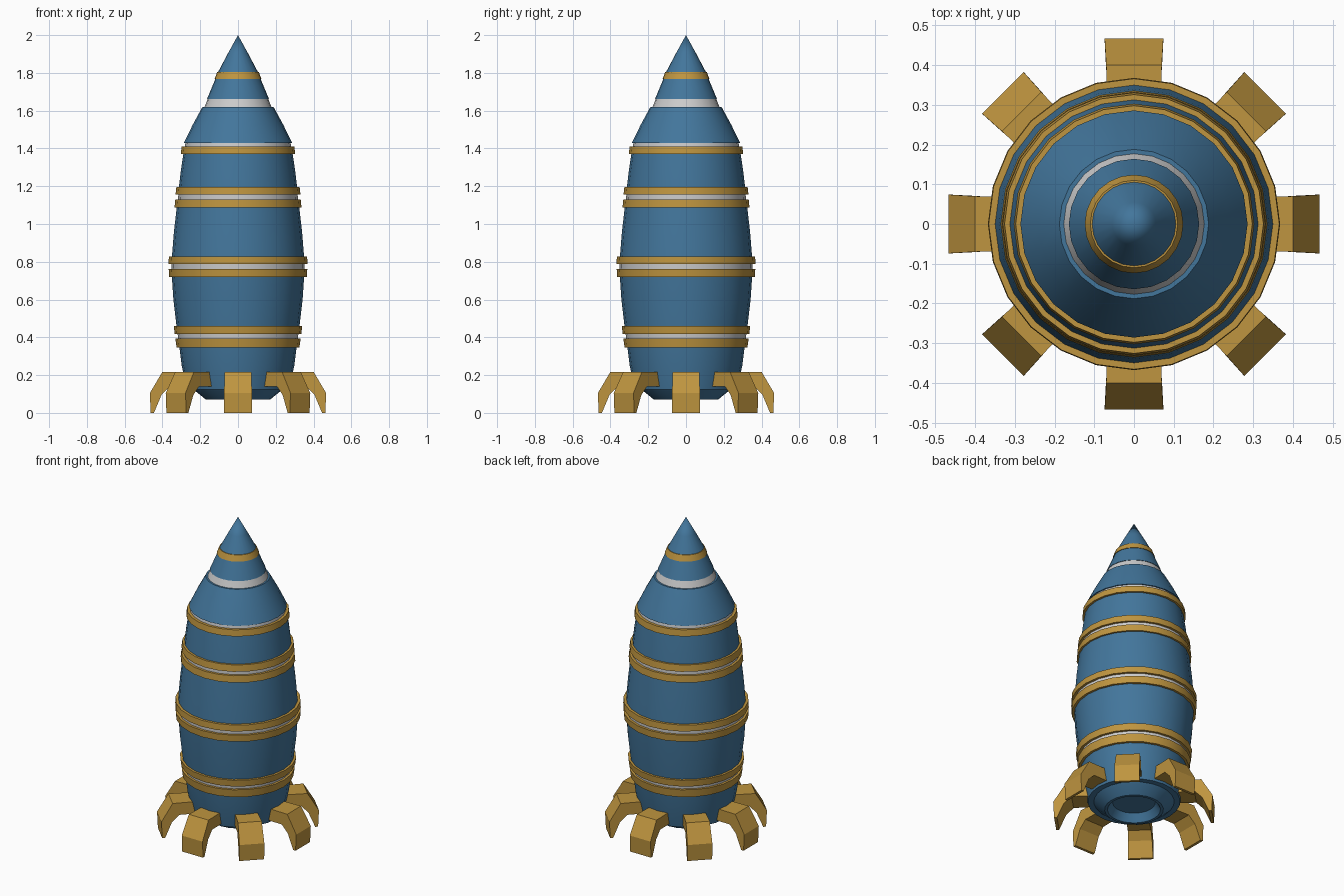
import bpy, bmesh
from math import sin, cos, pi, radians

if "Cube" in bpy.data.objects:
    bpy.data.objects.remove(bpy.data.objects["Cube"])

SIDES = 24


def material(name, color):
    m = bpy.data.materials.new(name)
    m.diffuse_color = (*color, 1)
    m.use_nodes = True
    m.node_tree.nodes["Principled BSDF"].inputs["Base Color"].default_value = m.diffuse_color
    return m


BLUE = material("blue_paint", (0.055, 0.18, 0.33))
GOLD = material("gold_trim", (0.52, 0.30, 0.05))
WHITE = material("white_trim", (0.62, 0.62, 0.62))


def finish(bm, name, mat, smooth=True):
    bmesh.ops.remove_doubles(bm, verts=bm.verts, dist=1e-5)
    bmesh.ops.recalc_face_normals(bm, faces=bm.faces)
    me = bpy.data.meshes.new(name)
    bm.to_mesh(me)
    bm.free()
    ob = bpy.data.objects.new(name, me)
    bpy.context.collection.objects.link(ob)
    me.materials.append(mat)
    if smooth:
        bpy.ops.object.select_all(action='DESELECT')
        ob.select_set(True)
        bpy.context.view_layer.objects.active = ob
        bpy.ops.object.shade_smooth_by_angle(angle=radians(30))
    return ob


def lathe(name, profile, mat):
    """Spin a list of (radius, z) points about the vertical axis."""
    bm = bmesh.new()
    vs = [bm.verts.new((r, 0, z)) for r, z in profile]
    es = [bm.edges.new(p) for p in zip(vs, vs[1:])]
    bmesh.ops.spin(bm, geom=vs + es, cent=(0, 0, 0), axis=(0, 0, 1),
                   angle=2 * pi, steps=SIDES)
    return finish(bm, name, mat)


def band(name, z0, r0, z1, r1, mat, depth=0.03):
    """Closed ring with a sloping outer wall."""
    return lathe(name, [(r0 - depth, z0), (r0, z0), (r1, z1),
                        (r1 - depth, z1), (r0 - depth, z0)], mat)


# Nose: tip, middle cone and lower cone
lathe("nose_tip", [(0, 2.0), (0.055, 1.9), (0.108, 1.80), (0.08, 1.80)], BLUE)
band("nose_gold_band", 1.768, 0.124, 1.805, 0.110, GOLD)
lathe("nose_middle", [(0.09, 1.78), (0.115, 1.78), (0.164, 1.662), (0.12, 1.662)], BLUE)
band("nose_white_band", 1.615, 0.179, 1.668, 0.158, WHITE, 0.04)
lathe("nose_lower", [(0.13, 1.62), (0.188, 1.62), (0.24, 1.525), (0.286, 1.43),
                     (0.24, 1.43)], BLUE)
band("shoulder_white_band", 1.405, 0.282, 1.432, 0.278, WHITE, 0.05)
band("shoulder_gold_band", 1.37, 0.303, 1.41, 0.298, GOLD)

# Hull segments between the trim bands
lathe("hull_upper", [(0.25, 1.40), (0.285, 1.40), (0.303, 1.28), (0.317, 1.16),
                     (0.27, 1.16)], BLUE)
lathe("hull_middle", [(0.28, 1.12), (0.321, 1.12), (0.340, 0.95), (0.352, 0.80),
                      (0.30, 0.80)], BLUE)
lathe("hull_lower", [(0.30, 0.75), (0.352, 0.75), (0.342, 0.60), (0.322, 0.43),
                     (0.27, 0.43)], BLUE)

# Paired gold bands with a white strip between: (z, r) of four edges each
for label, (za, ra), (zb, rb), (zc, rc), (zd, rd) in (
        ("upper", (1.087, 0.336), (1.13, 0.332), (1.155, 0.331), (1.197, 0.326)),
        ("middle", (0.72, 0.364), (0.763, 0.367), (0.788, 0.368), (0.828, 0.366)),
        ("lower", (0.345, 0.325), (0.395, 0.332), (0.418, 0.335), (0.46, 0.340))):
    band(label + "_gold_band_bottom", za, ra, zb, rb, GOLD)
    band(label + "_white_strip", zb - 0.005, rb - 0.015, zc + 0.005, rc - 0.015, WHITE, 0.04)
    band(label + "_gold_band_top", zc, rc, zd, rd, GOLD)

# Tail section with the hollow engine nozzle underneath
lathe("tail", [(0.27, 0.37), (0.313, 0.37), (0.298, 0.25), (0.27, 0.125),
               (0.225, 0.125)], BLUE)
lathe("nozzle", [(0.235, 0.125), (0.225, 0.115), (0.172, 0.072), (0.155, 0.072),
                 (0.125, 0.12), (0.0, 0.12)], BLUE)

# Eight bent landing legs: side profile as (radius, z, half width)
LEG = [(0.26, 0.217, 0.066), (0.40, 0.217, 0.070), (0.467, 0.105, 0.074),
       (0.462, 0.0, 0.074), (0.445, 0.0, 0.073), (0.405, 0.095, 0.071),
       (0.36, 0.14, 0.068), (0.26, 0.14, 0.066)]
for i in range(8):
    a = i * pi / 4
    bm = bmesh.new()
    sides = []
    for s in (-1, 1):
        sides.append([bm.verts.new((r * cos(a) - s * w * sin(a),
                                    r * sin(a) + s * w * cos(a), z))
                      for r, z, w in LEG])
    left, right = sides
    bm.faces.new(left)
    bm.faces.new(right)
    for k in range(len(LEG)):
        j = (k + 1) % len(LEG)
        bm.faces.new((left[k], left[j], right[j], right[k]))
    finish(bm, f"landing_leg_{i + 1}", GOLD, smooth=False)
